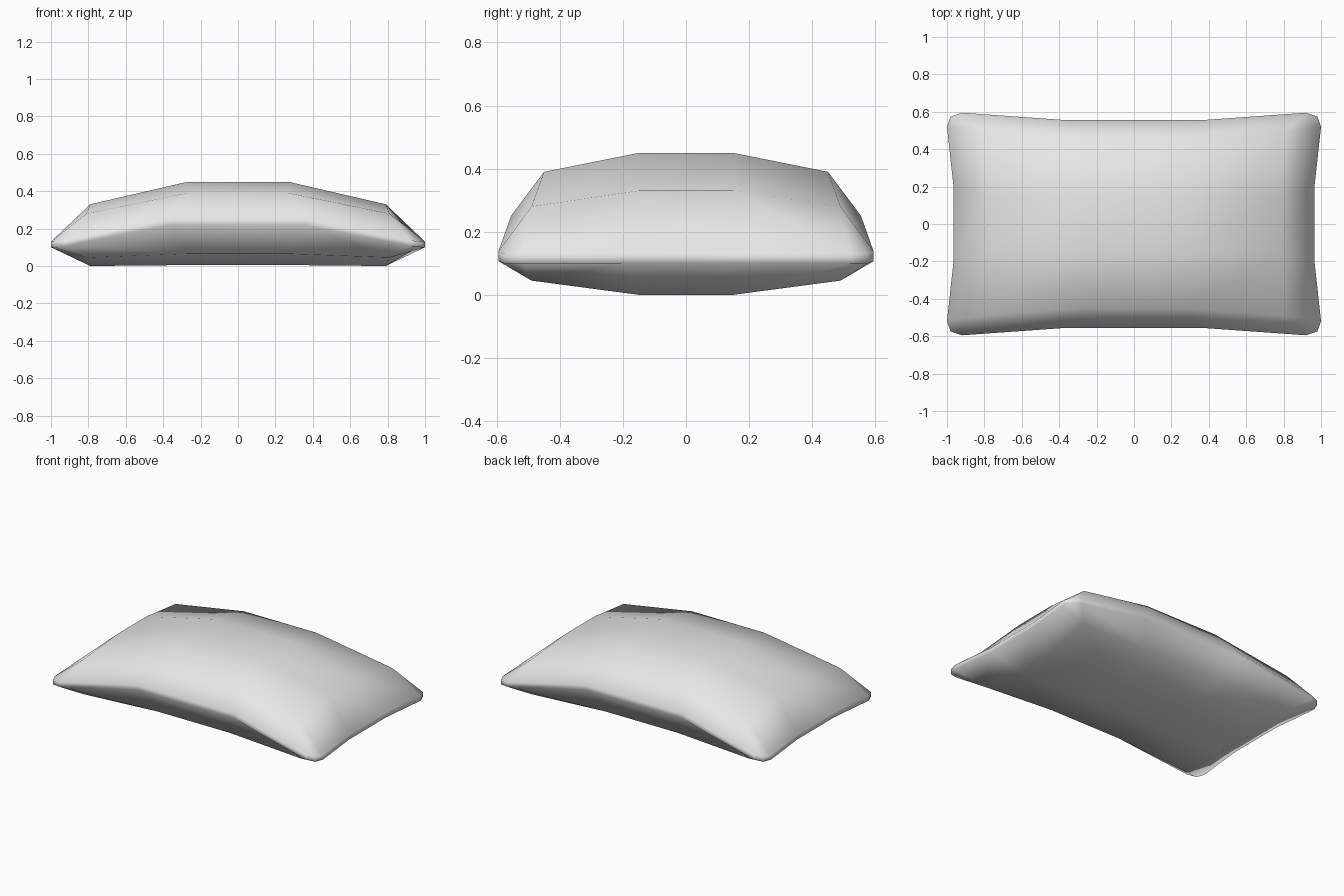
import bpy
import bmesh

cube = bpy.data.objects.get("Cube")
if cube:
    bpy.data.objects.remove(cube, do_unlink=True)

# One quarter of the cushion, from the middle out to the corner
TOP = [[(0.27, 0.15, 0.45), (0.27, 0.45, 0.39)],
       [(0.79, 0.15, 0.33), (0.81, 0.49, 0.28)]]
BOTTOM = [[(0.27, 0.15, 0.005), (0.27, 0.47, 0.065)],
          [(0.79, 0.15, 0.0), (0.81, 0.49, 0.045)]]
# Seam points, keyed by column and row
RIM = {(0, 2): (0.36, 0.555, 0.235), (1, 2): (0.92, 0.595, 0.122),
       (2, 2): (0.98, 0.575, 0.115),
       (2, 0): (0.965, 0.2, 0.115), (2, 1): (1.0, 0.52, 0.115)}
SEAM = 0.015
N = 6


def quarter(i):
    """Grid index to mirrored quarter index and sign."""
    return (i - 3, 1) if i >= 3 else (2 - i, -1)


def make_sheet(bm, inner, offset):
    sheet = []
    for i in range(N):
        a, sx = quarter(i)
        column = []
        for j in range(N):
            b, sy = quarter(j)
            if (a, b) in RIM:
                x, y, z = RIM[a, b]
                z += offset
            else:
                x, y, z = inner[a][b]
            column.append(bm.verts.new((sx * x, sy * y, z)))
        sheet.append(column)
    for i in range(N - 1):
        for j in range(N - 1):
            bm.faces.new((sheet[i][j], sheet[i + 1][j],
                          sheet[i + 1][j + 1], sheet[i][j + 1]))
    return sheet


# Upper and lower sheets
bm = bmesh.new()
upper = make_sheet(bm, TOP, SEAM)
lower = make_sheet(bm, BOTTOM, -SEAM)

# Narrow seam band joining them
last = N - 1
loop = ([(i, 0) for i in range(last)] + [(last, j) for j in range(last)]
        + [(i, last) for i in range(last, 0, -1)]
        + [(0, j) for j in range(last, 0, -1)])
for (i, j), (k, m) in zip(loop, loop[1:] + loop[:1]):
    bm.faces.new((lower[i][j], lower[k][m], upper[k][m], upper[i][j]))
bmesh.ops.recalc_face_normals(bm, faces=bm.faces)
for face in bm.faces:
    face.smooth = True

mesh = bpy.data.meshes.new("pillow")
bm.to_mesh(mesh)
bm.free()
pillow = bpy.data.objects.new("pillow", mesh)
bpy.context.collection.objects.link(pillow)

# Plain light grey cloth
cloth = bpy.data.materials.new("light grey cloth")
cloth.use_nodes = True
colour = (0.8, 0.8, 0.8, 1.0)
cloth.diffuse_color = colour
cloth.node_tree.nodes["Principled BSDF"].inputs["Base Color"].default_value = colour
mesh.materials.append(cloth)
